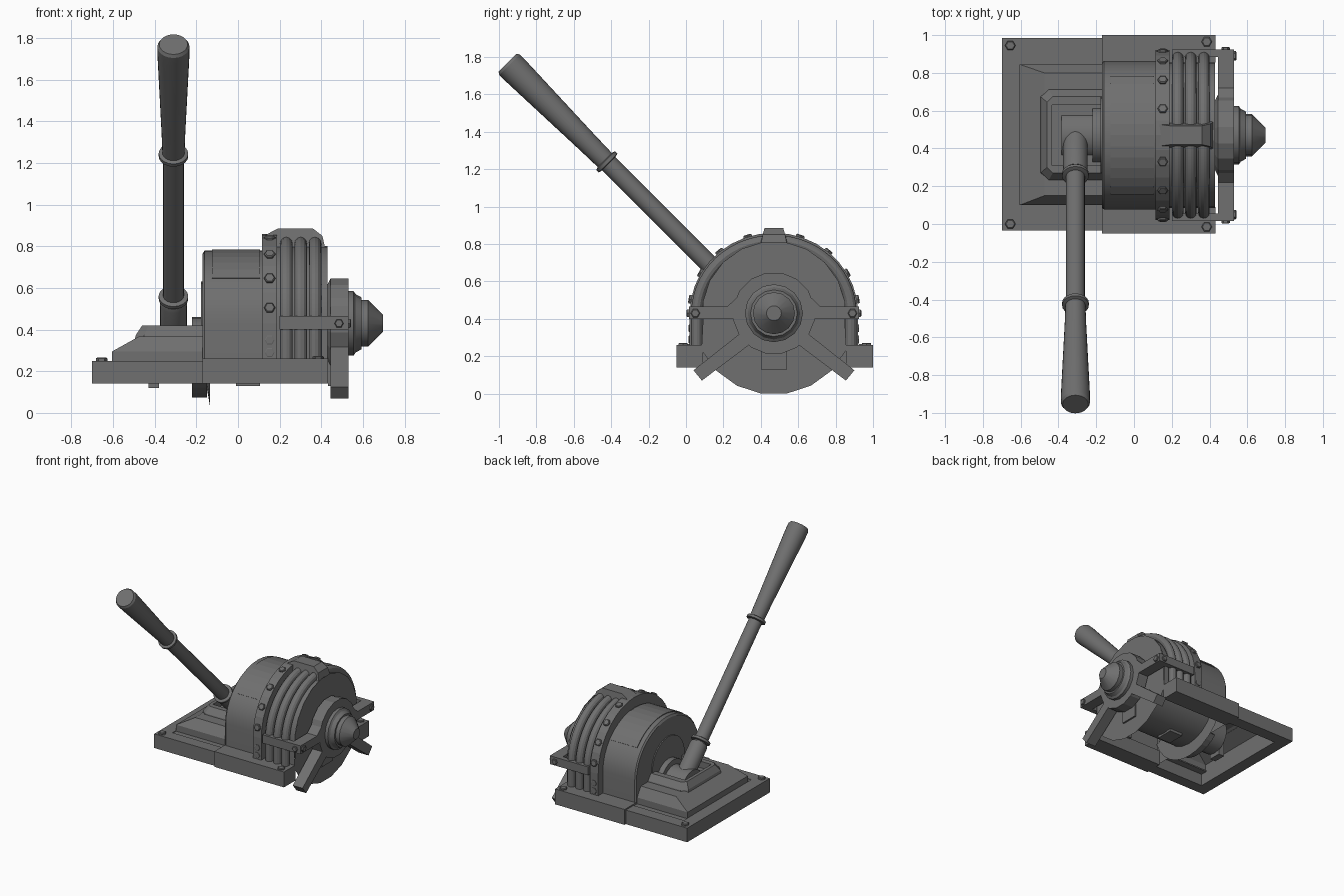
import bpy, bmesh, math
from mathutils import Vector

if "Cube" in bpy.data.objects:
    bpy.data.objects.remove(bpy.data.objects["Cube"])

CY, CZ = 0.47, 0.43          # drum axis
grey = bpy.data.materials.new("machine grey")
grey.diffuse_color = (0.16, 0.16, 0.16, 1)
grey.use_nodes = True
grey.node_tree.nodes["Principled BSDF"].inputs["Base Color"].default_value = grey.diffuse_color


def finish(name, bm, smooth=True):
    bmesh.ops.recalc_face_normals(bm, faces=bm.faces[:])
    me = bpy.data.meshes.new(name)
    bm.to_mesh(me)
    bm.free()
    me.materials.append(grey)
    ob = bpy.data.objects.new(name, me)
    bpy.context.collection.objects.link(ob)
    if smooth:
        bpy.ops.object.select_all(action='DESELECT')
        ob.select_set(True)
        bpy.context.view_layer.objects.active = ob
        bpy.ops.object.shade_smooth_by_angle(angle=math.radians(25))
    return ob


def loft(name, rings, caps=(True, True), closed=True, smooth=False):
    """Skin a list of equal-length point rings."""
    bm = bmesh.new()
    vs = [[bm.verts.new(p) for p in r] for r in rings]
    n = len(rings[0])
    for a, b in zip(vs, vs[1:]):
        for i in range(n if closed else n - 1):
            j = (i + 1) % n
            bm.faces.new((a[i], a[j], b[j], b[i]))
    if caps[0]:
        bm.faces.new(vs[0][::-1])
    if caps[1] and len(vs) > 1:
        bm.faces.new(vs[-1])
    return finish(name, bm, smooth)


def box(name, x0, x1, y0, y1, z0, z1):
    return loft(name, [[(x0, y0, z), (x1, y0, z), (x1, y1, z), (x0, y1, z)] for z in (z0, z1)])


def lathe(name, origin, axis, profile, n=24, smooth=True, turn=0):
    """Revolve (distance, radius) pairs about an axis."""
    m = Vector(axis).to_track_quat('Z', 'Y').to_matrix()
    rings = []
    for d, r in profile:
        rings.append([Vector(origin) + m @ Vector((r * math.cos(a), r * math.sin(a), d))
                      for a in (2 * math.pi * (i + turn) / n for i in range(n))])
    return loft(name, rings, smooth=smooth)


def arch(x, ry, rz, zb, n=18):
    """Horseshoe outline: half ellipse on straight legs."""
    pts = [(x, CY + ry * math.cos(math.pi * i / n), CZ + rz * math.sin(math.pi * i / n)) for i in range(n + 1)]
    return [(x, CY + ry, zb)] + pts + [(x, CY - ry, zb)]


def bolt(name, p, axis, r=0.028, h=0.02):
    lathe(name, p, axis, [(-0.02, r), (h * 0.7, r), (h, r * 0.8)], 6, False)


# --- base: hollow tray frame under the lever, two side rails under the drum
box("tray_left_rail", -0.70, -0.605, -0.035, 0.985, 0.14, 0.25)
for y0, y1, d0, d1, tag in ((-0.035, 0.055, 0.055, 0.11, "front"), (0.89, 0.985, 0.83, 0.89, "back")):
    box("tray_rail_" + tag, -0.605, -0.17, y0, y1, 0.14, 0.25)
    box("tray_ledge_" + tag, -0.605, -0.17, d0, d1, 0.235, 0.245)
for y0, y1, tag in ((-0.05, 0.09, "front"), (0.855, 1.0, "back")):
    box("drum_rail_" + tag, -0.17, 0.432, y0, y1, 0.14, 0.26)
for x, y, z, h in ((-0.655, 0.945, 0.25, 0.015), (-0.655, 0.0, 0.25, 0.015),
                   (0.385, 0.965, 0.26, 0.012), (0.385, -0.015, 0.26, 0.012)):
    bolt("base_bolt", (x, y, z), (0, 0, 1), h=h)


# --- lever housing: sloped lower shell and raised collar with a pit
def quad(x0, x1, y0, y1, z0, z1):
    return [(x0, y0, z0), (x1, y0, z1), (x1, y1, z1), (x0, y1, z0)]


def collar(x0, y0, y1, z, c):
    return [(-0.17, y0, z), (-0.17, y1, z), (x0 + c, y1, z), (x0, y1 - c, z), (x0, y0 + c, z), (x0 + c, y0, z)]


loft("housing_lower", [
    quad(-0.605, -0.17, 0.10, 0.845, 0.24, 0.24),
    quad(-0.605, -0.17, 0.10, 0.845, 0.295, 0.295),
    quad(-0.475, -0.17, 0.15, 0.80, 0.367, 0.367)], (False, True))
loft("housing_collar", [
    collar(-0.495, 0.23, 0.715, 0.355, 0.04),
    collar(-0.49, 0.235, 0.71, 0.375, 0.04),
    collar(-0.46, 0.27, 0.675, 0.42, 0.03),
    collar(-0.435, 0.31, 0.63, 0.42, 0.002),
    collar(-0.435, 0.31, 0.63, 0.369, 0.002)], (False, True))

# --- lever pivot and the clutch parts hanging below the tray
PIV = Vector((-0.31, 0.46, 0.355))
lathe("pivot_drum", (-0.385, CY, 0.285), (1, 0, 0), [(0, 0.135), (0.21, 0.135)], 20)
lathe("pivot_flange", (-0.22, CY, 0.30), (1, 0, 0), [(0, 0.16), (0.05, 0.16)], 20)
rings = []
for i in range(9):
    a = math.radians(225 + 90 * i / 8)
    rings.append([(x, CY + r * math.cos(a), 0.355 + r * math.sin(a))
                  for x, r in ((-0.22, 0.23), (-0.15, 0.23), (-0.15, 0.28), (-0.22, 0.28))])
loft("clutch_band", rings)
rings = []
for i in range(13):
    a = math.radians(200 + 140 * i / 12)
    rings.append([(x, CY + r * math.cos(a), CZ + r * math.sin(a))
                  for x, r in ((-0.155, 0.28), (-0.135, 0.395), (-0.135, 0.28))])
loft("clutch_dish", rings)
box("under_bracket", -0.43, -0.38, 0.42, 0.52, 0.12, 0.24)

# --- inner barrel closing the drum from below, with its inspection plate
lathe("inner_barrel", (-0.15, CY, CZ), (1, 0, 0), [(0, 0.29), (0.575, 0.29)], 24)
box("barrel_plate", -0.01, 0.105, CY - 0.07, CY + 0.07, 0.128, 0.16)

# --- lever with socket, rod, rings and tapered grip
AX = Vector((0, -1, 1)).normalized()
lathe("lever_socket", PIV, AX, [(0, 0.065), (0.24, 0.065), (0.26, 0.06)], 20)
lathe("lever_rod", PIV, AX, [(0.1, 0.05), (1.27, 0.05)], 20)
for d in (0.282, 1.25):
    lathe("lever_ring", PIV, AX, [(d - 0.014, 0.055), (d - 0.009, 0.071), (d + 0.009, 0.071), (d + 0.014, 0.055)], 20)
lathe("lever_grip", PIV, AX, [(1.255, 0.053), (1.40, 0.057), (1.93, 0.077), (1.985, 0.077), (2.0, 0.068)], 24)

# --- drum shells
loft("drum_narrow", [arch(-0.17, 0.385, 0.335, 0.15), arch(-0.16, 0.392, 0.35, 0.15),
                     arch(0.12, 0.392, 0.35, 0.15)], (True, False), False, True)
lathe("drum_side_ring", (-0.178, CY, CZ), (1, 0, 0), [(0, 0.2), (0.02, 0.2)], 24)
loft("drum_wide", [arch(0.12, 0.385, 0.372, 0.15), arch(0.43, 0.385, 0.372, 0.15)],
     (False, False), False, True)

# thin cover plate wrapped over the narrow drum
rings = []
for i in range(13):
    a = math.radians(38 + 104 * i / 12)
    rings.append([(x, CY + (0.392 + e) * math.cos(a), CZ + (0.35 + e) * math.sin(a))
                  for x, e in ((-0.125, -0.01), (0.105, -0.01), (0.105, 0.005), (-0.125, 0.005))])
loft("drum_cover_plate", rings)

# end disc reaching down to the ground
pts = []
for i in range(20):
    a = 2 * math.pi * (i + 0.5) / 20
    r = 0.435 if math.sin(a) < -0.3 else 0.385
    pts.append((0.43, CY + r * math.cos(a), CZ + r * math.sin(a)))
loft("end_disc", [pts])

# bolted flange
o = [arch(x, 0.45, 0.43, 0.255) for x in (0.115, 0.187)]
q = [arch(x, 0.36, 0.34, 0.255) for x in (0.115, 0.187)]
loft("drum_flange", [[*c] for c in zip(o[0], o[1], q[1], q[0])])
for deg in (10, 30, 50, 72, 108, 130, 150, 170):
    a = math.radians(deg)
    d = Vector((0, math.cos(a), math.sin(a)))
    bolt("flange_bolt", Vector((0.152, CY + 0.447 * d.y, CZ + 0.425 * d.z)), d, 0.027, 0.016)
for s in (-1, 1):
    for z in (0.35, 0.29):
        bolt("flange_bolt", (0.152, CY + s * 0.45, z), (0, s, 0), 0.024, 0.006)

# three pipes hugging the wide drum
for x in (0.232, 0.301, 0.37):
    path = arch(x, 0.412, 0.388, 0.25, 28)
    rings = []
    for i, p in enumerate(path):
        t = Vector(path[min(i + 1, len(path) - 1)]) - Vector(path[max(i - 1, 0)])
        nrm = t.cross(Vector((1, 0, 0))).normalized()
        rings.append([Vector(p) + 0.03 * (math.cos(a) * nrm + math.sin(a) * Vector((1, 0, 0)))
                      for a in (2 * math.pi * k / 12 for k in range(12))])
    loft("cooling_pipe", rings, smooth=True)

# top spine clamp
sp = [(0.115, 0.845, 0.06), (0.19, 0.885, 0.05), (0.36, 0.885, 0.05), (0.405, 0.85, 0.06), (0.418, 0.795, 0.07)]
loft("top_spine", [[(x, CY - w - 0.02, 0.77), (x, CY - w, z), (x, CY + w, z), (x, CY + w + 0.02, 0.77)]
                   for x, z, w in sp])


# --- bearing bracket: hub, side arms, splayed legs and centre leg
def arm(name, s, pts, x0=0.445, x1=0.53):
    loft(name, [[(x, CY + s * y, z) for y, z in pts] for x in (x0, x1)])


lathe("bracket_hub", (0.43, CY, CZ), (1, 0, 0), [(0, 0.19), (0.015, 0.22), (0.10, 0.22)], 16, False, 0.5)
box("centre_leg", 0.432, 0.445, CY - 0.07, CY + 0.07, 0.13, 0.30)
for s in (-1, 1):
    arm("side_arm", s, [(0.10, 0.40), (0.45, 0.40), (0.45, 0.465), (0.25, 0.465), (0.16, 0.55)])
    arm("arm_return", s, [(0.415, 0.40), (0.455, 0.40), (0.455, 0.465), (0.415, 0.465)], 0.20, 0.53)
    arm("splayed_leg", s, [(0.08, 0.30), (0.385, 0.07), (0.43, 0.125), (0.12, 0.37)])
    bolt("arm_bolt", (0.53, CY + s * 0.42, CZ), (1, 0, 0), 0.025, 0.012)
    bolt("arm_side_bolt", (0.485, CY + s * 0.455, CZ), (0, s, 0), 0.022, 0.012)

# axle nose
lathe("axle_nose", (0, CY, CZ), (1, 0, 0),
      [(0.52, 0.155), (0.555, 0.155), (0.565, 0.14), (0.592, 0.125), (0.592, 0.112),
       (0.625, 0.112), (0.697, 0.04)], 16)
